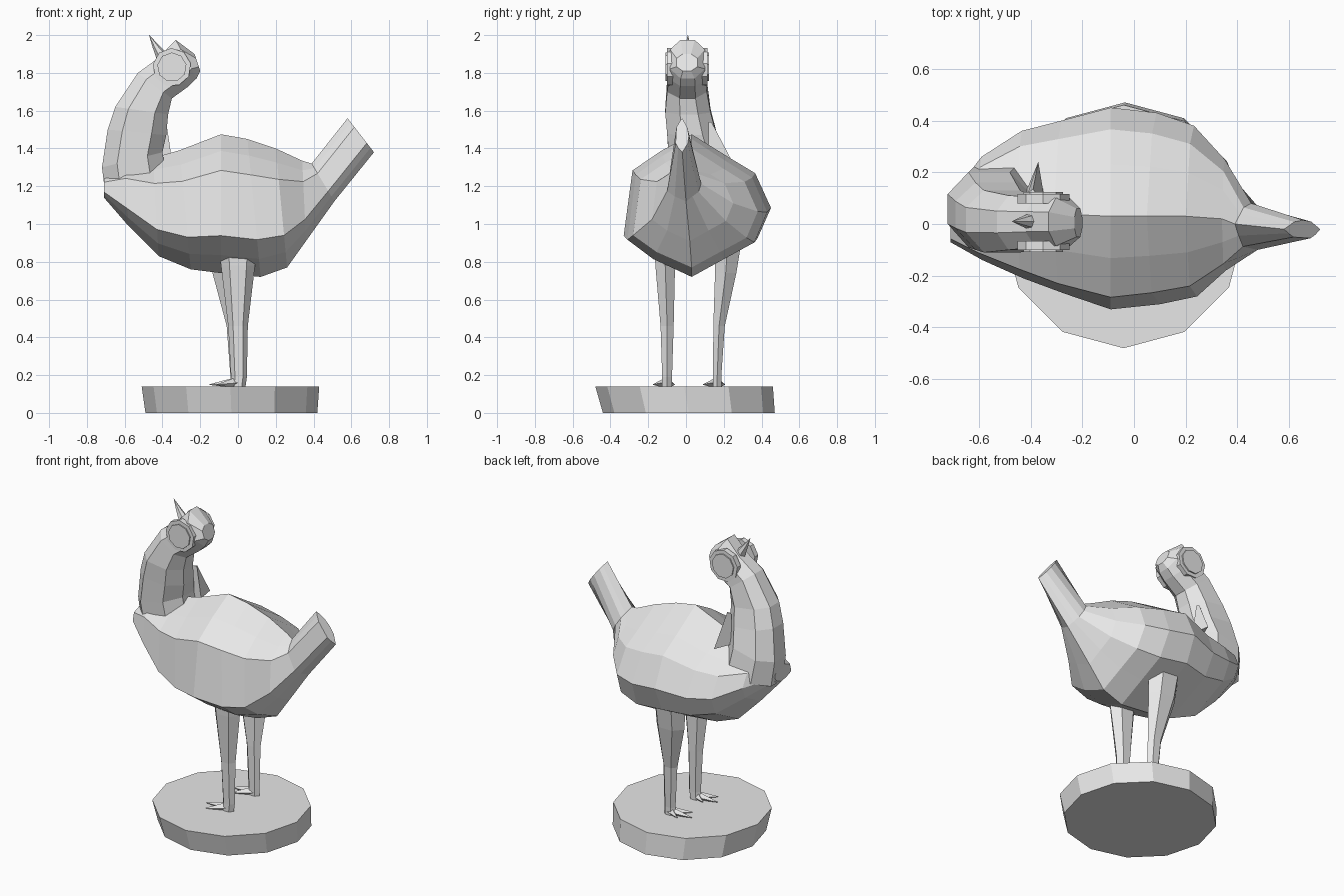
import bpy, bmesh
from math import sin, cos, pi
from mathutils import Vector

cube = bpy.data.objects.get("Cube")
if cube:
    bpy.data.objects.remove(cube, do_unlink=True)

grey = bpy.data.materials.new("plain_grey")
grey.use_nodes = True
grey.diffuse_color = (0.8, 0.8, 0.8, 1)
grey.node_tree.nodes["Principled BSDF"].inputs["Base Color"].default_value = (0.8, 0.8, 0.8, 1)


def loft(name, rings):
    """Skin a list of equal rings and cap both ends."""
    bm = bmesh.new()
    loops = [[bm.verts.new(p) for p in ring] for ring in rings]
    n = len(loops[0])
    for a, b in zip(loops, loops[1:]):
        for i in range(n):
            j = (i + 1) % n
            bm.faces.new((a[i], a[j], b[j], b[i]))
    bm.faces.new(loops[0])
    bm.faces.new(loops[-1])
    bmesh.ops.recalc_face_normals(bm, faces=bm.faces)
    mesh = bpy.data.meshes.new(name)
    bm.to_mesh(mesh)
    bm.free()
    mesh.materials.append(grey)
    obj = bpy.data.objects.new(name, mesh)
    bpy.context.collection.objects.link(obj)
    return obj


def section(profile, low, high, y_front, y_back, ridge):
    """Place a (height, side) profile between a low and a high x, z point."""
    low, high = Vector(low), Vector(high)
    ring = []
    for t, s in profile:
        p = low.lerp(high, t)
        y = ridge + (s * (y_back - ridge) if s > 0 else -s * (y_front - ridge))
        ring.append((p.x, y, p.y))
    return ring


def polygon(center, rx, ry, sides, turn=0.0, upright=False):
    """Flat polygon, lying down or facing the y axis."""
    c = Vector(center)
    pts = []
    for i in range(sides):
        a = turn + 2 * pi * i / sides
        u, v = rx * cos(a), ry * sin(a)
        pts.append(c + (Vector((u, 0, v)) if upright else Vector((u, v, 0))))
    return pts


# Body and tail: bottom point, top point, front y, back y, ridge y
body_profile = [(0, 0), (.13, -.6), (.27, -1), (.74, -.87), (.88, -.45), (1, 0),
                (.83, .48), (.72, .8), (.47, 1), (.25, .83), (.13, .43)]
body = [
    ((.72, 1.38), (.58, 1.56), -.055, .015, -.02),
    ((.51, 1.12), (.39, 1.32), -.10, .08, 0),
    ((.36, .91), (.34, 1.335), -.18, .25, .02),
    ((.26, .77), (.20, 1.40), -.28, .38, .03),
    ((.12, .72), (.05, 1.45), -.31, .43, .03),
    ((-.09, .74), (-.09, 1.475), -.33, .45, .03),
    ((-.25, .76), (-.31, 1.39), -.27, .40, .04),
    ((-.42, .83), (-.45, 1.35), -.21, .36, .06),
    ((-.58, .99), (-.60, 1.33), -.14, .26, .06),
    ((-.71, 1.14), (-.71, 1.25), -.07, .10, .03),
]
loft("body", [section(body_profile, *r) for r in body])

# Neck and head: outer point, inner point, front y, back y, ridge y
neck_profile = [(0, -.4), (.25, -1), (.75, -1), (1, -.4),
                (1, .4), (.75, 1), (.25, 1), (0, .4)]
neck = [
    ((-.70, 1.14), (-.38, 1.26), -.08, .22, .06),
    ((-.72, 1.30), (-.40, 1.38), -.09, .20, .06),
    ((-.69, 1.50), (-.38, 1.47), -.10, .16, .04),
    ((-.65, 1.62), (-.37, 1.58), -.11, .13, .02),
    ((-.53, 1.80), (-.35, 1.665), -.10, .11, .01),
    ((-.42, 1.88), (-.26, 1.73), -.09, .105, .01),
    ((-.33, 1.975), (-.22, 1.77), -.085, .10, .01),
    ((-.23, 1.90), (-.20, 1.81), -.05, .06, .005),
]
loft("neck_and_head", [section(neck_profile, *r) for r in neck])

# Eye rims and eyes
for side, y, out in (("right", -.085, -1), ("left", .10, 1)):
    for part, r, depth in (("eye_rim", .102, .015), ("eye", .078, .023)):
        loft(side + "_" + part,
             [polygon((-.35, y + d * out, 1.83), r, r, 9, .2, True) for d in (-.02, depth)])

# Crest spike
loft("crest", [polygon((-.385, .01, 1.87), .045, .035, 6),
               polygon((-.43, .01, 1.935), .022, .018, 6),
               polygon((-.47, .01, 2.0), .001, .001, 6)])

# Folded feather where the neck meets the back
loft("neck_feather", [[(-.42, .12, 1.34), (-.35, .12, 1.34), (-.37, .24, 1.34)],
                      [(-.41, .12, 1.54), (-.38, .12, 1.54), (-.39, .135, 1.54)]])

# Legs: x, y, z, half width x, half width y for each ring
legs = {
    "right": [(.00, -.11, .86, .10, .065), (.00, -.11, .78, .09, .06),
              (.00, -.10, .46, .052, .04), (.005, -.10, .19, .042, .03), (0, -.10, .14, .04, .03)],
    "left": [(-.04, .22, .88, .11, .08), (-.035, .21, .74, .10, .065),
             (-.01, .175, .46, .05, .035), (0, .165, .19, .04, .025), (0, .165, .14, .04, .025)],
}
for side, rings in legs.items():
    loft(side + "_leg", [polygon((x, y, z), rx, ry, 6) for x, y, z, rx, ry in rings])
    # Three pointed toes on each foot
    foot_y = rings[-1][1]
    for i, (dx, dy) in enumerate(((-.15, -.01), (-.11, -.075), (-.08, .04))):
        root = Vector((-.005, foot_y, .16))
        tip = Vector((dx, foot_y + dy, .15))
        across = (tip - root).cross(Vector((0, 0, 1))).normalized()
        up = Vector((0, 0, 1))
        loft(f"{side}_toe_{i + 1}",
             [[p + across * w, p + up * h, p - across * w, p - up * h]
              for p, w, h in ((root, .025, .03), (tip, .002, .002))])

# Twelve-sided stand, leaning slightly
loft("stand", [polygon((-.035, .015, 0), .455, .455, 12),
               polygon((-.04, -.01, .14), .47, .47, 12)])
